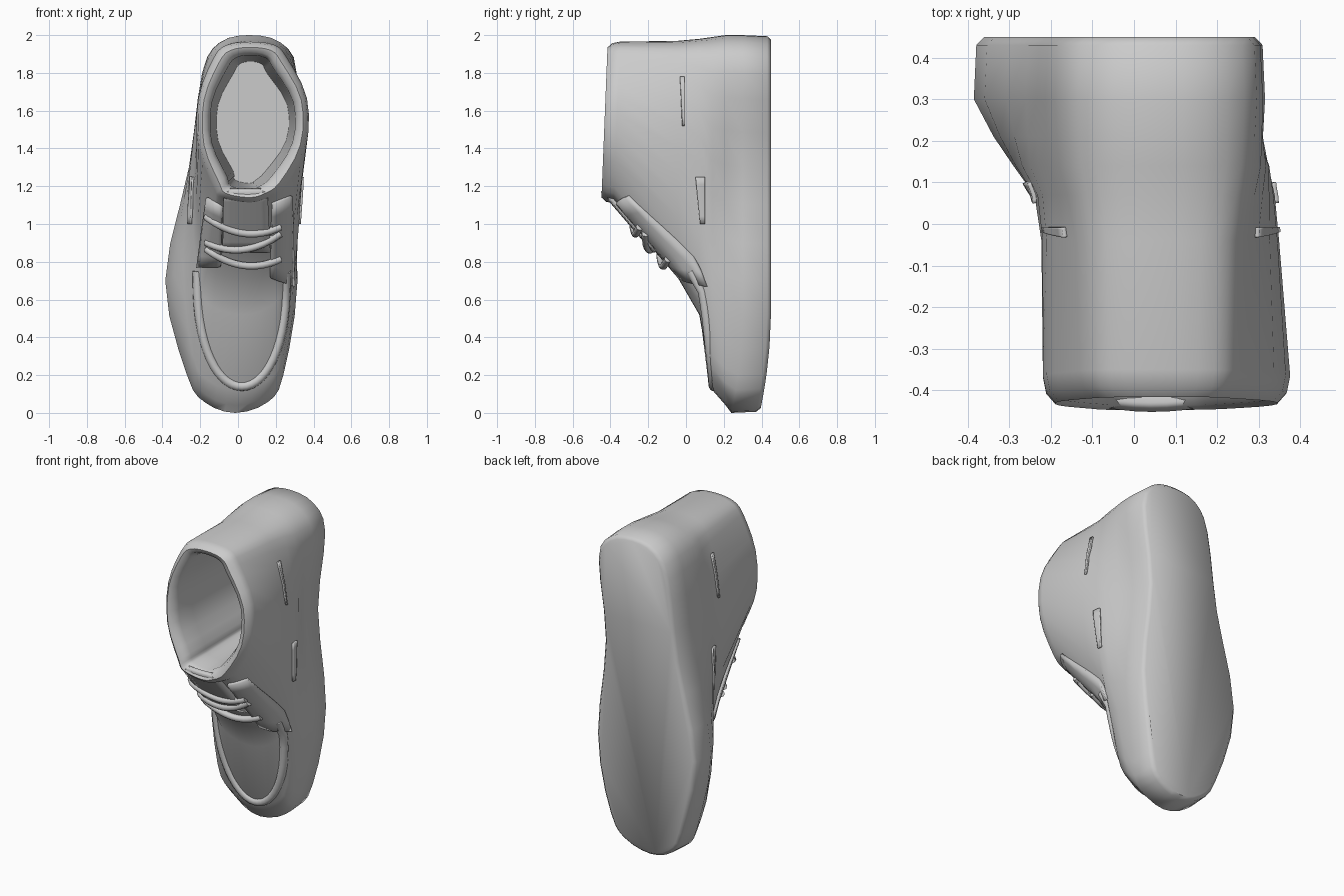
import bpy, bmesh, math
from mathutils import Vector
from mathutils.bvhtree import BVHTree

if "Cube" in bpy.data.objects:
    bpy.data.objects.remove(bpy.data.objects["Cube"])

T = (0.1, 0.35, 0.65, 0.9)      # stations along the shoe length


def catmull(pts, n):
    """Smooth closed curve through pts."""
    out, m = [], len(pts)
    for i in range(m):
        a, b, c, d = (pts[(i + k) % m] for k in (-1, 0, 1, 2))
        for t in (s / n for s in range(n)):
            out.append(0.5 * (2 * b + (c - a) * t + (2 * a - 5 * b + 4 * c - d) * t * t
                              + (3 * b - a - 3 * c + d) * t ** 3))
    return out


def half(xs, z0, z1):
    """One side of an outline from blunt toe to blunt heel."""
    h = z1 - z0
    return ([(xs[0] * 0.65, z0 + 0.028 * h)] + [(x, z0 + t * h) for x, t in zip(xs, T)]
            + [(xs[3] * 0.65 + 0.025, z1 - 0.02 * h)])


def layer(y, z0, z1, left, right, inset=0.0):
    """Closed foot outline in the xz plane at depth y."""
    z0, z1 = z0 + inset, z1 - inset
    left, right = [x + inset for x in left], [x - inset for x in right]
    pts = [((left[0] + right[0]) / 2, z0)] + half(right, z0, z1)
    pts += [((left[3] + right[3]) / 2, z1)] + half(left, z0, z1)[::-1]
    ring = catmull([Vector((x, y, z)) for x, z in pts], 3)
    for p in ring:
        if y > 0.25:                                   # toe spring of the sole
            p.y -= 0.06 * max(0, 1 - p.z / 0.55) ** 2
        elif y < -0.3:                                 # collar tilt
            p.y -= 0.04 * max(0, 1.95 - p.z)
    return ring


def finish(bm, name, angle=40):
    bmesh.ops.recalc_face_normals(bm, faces=bm.faces)
    me = bpy.data.meshes.new(name)
    bm.to_mesh(me)
    ob = bpy.data.objects.new(name, me)
    bpy.context.collection.objects.link(ob)
    bpy.ops.object.select_all(action='DESELECT')
    ob.select_set(True)
    bpy.context.view_layer.objects.active = ob
    bpy.ops.object.shade_smooth_by_angle(angle=math.radians(angle))
    return ob


# Shoe body: sole, upper, rolled collar and lining in one loft
sole = (0.0, 2.0, (-.27, -.385, -.26, -.19), (.24, .315, .26, .31))
welt = (0.12, 1.99, (-.24, -.29, -.25, -.18), (.24, .305, .325, .305))
vamp = (0.52, 1.98, (-.20, -.24, -.22, -.16), (.25, .325, .335, .29))
waist = (0.71, 1.97, (-.18, -.22, -.21, -.14), (.26, .33, .345, .27))
collar = (1.11, 1.965, (-.13, -.21, -.21, -.13), (.25, .36, .365, .26))
mean = lambda a, b: [(x + y) / 2 for x, y in zip(a, b)]
bumper = (0.04, 2.0, mean(sole[2], welt[2]), mean(sole[3], welt[3]))
layers = [(0.45, *sole, .025), (0.43, *sole, .006), (0.30, *sole), (0.21, *bumper), (0.14, *welt),
          (0.07, *vamp), (-.04, *waist), (-.35, *collar)]
layers += [(y, *collar, i) for y, i in
           ((-.39, .008), (-.415, .03), (-.405, .055), (-.36, .072), (-.25, .075), (.37, .105))]
bm = bmesh.new()
rings = [[bm.verts.new(p) for p in layer(*l)] for l in layers]
for a, b in zip(rings, rings[1:]):
    for i in range(len(a)):
        j = (i + 1) % len(a)
        bm.faces.new((a[i], a[j], b[j], b[i]))
bm.faces.new(rings[0])
bm.faces.new(rings[-1])
body = finish(bm, "shoe_body", 50)
bm = bmesh.new()
bm.from_mesh(body.data)
tree = BVHTree.FromBMesh(bm)
bm.free()


def front(x, z, lift):
    """Point on the body seen from the front."""
    hit = tree.ray_cast(Vector((x, -2, z)), Vector((0, 1, 0)))[0]
    return Vector((x, (hit.y if hit else 0.2) - lift, z))


def side(y, z, s, lift):
    """Point on the body seen from side s."""
    hit = tree.ray_cast(Vector((2 * s, y, z)), Vector((-s, 0, 0)))[0]
    return Vector(((hit.x if hit else 0.2 * s) + s * lift, y, z))


def tube(name, pts, radius):
    cu = bpy.data.curves.new(name, 'CURVE')
    cu.dimensions = '3D'
    cu.bevel_depth, cu.bevel_resolution, cu.use_fill_caps = radius, 2, True
    sp = cu.splines.new('POLY')
    sp.points.add(len(pts) - 1)
    for q, p in zip(sp.points, pts):
        q.co = (*p, 1)
    ob = bpy.data.objects.new(name, cu)
    bpy.context.collection.objects.link(ob)


def patch(name, corners, place, thick, n=6):
    """Four-cornered panel draped on the body."""
    a, b, c, d = (Vector(p) for p in corners)
    bm = bmesh.new()
    grid = [[bm.verts.new(place(*a.lerp(b, i / n).lerp(d.lerp(c, i / n), j / n)))
             for j in range(n + 1)] for i in range(n + 1)]
    for i in range(n):
        for j in range(n):
            bm.faces.new((grid[i][j], grid[i + 1][j], grid[i + 1][j + 1], grid[i][j + 1]))
    so = finish(bm, name).modifiers.new("thickness", 'SOLIDIFY')
    so.thickness, so.offset = thick, 0


# Raised U-shaped seam around the toe apron
angles = [math.pi * i / 28 for i in range(29)]
tube("apron_seam", [front(.02 - .235 * math.cos(a), .75 - .61 * abs(math.sin(a)) ** .8, -.01)
                    for a in angles], 0.026)

# Lacing flaps either side of the throat
for name, corners in (("left_flap", [(-.21, .77), (-.09, .78), (-.08, 1.09), (-.16, 1.14)]),
                      ("right_flap", [(.17, .72), (.29, .67), (.28, 1.15), (.18, 1.11)])):
    patch(name, corners, lambda x, z: front(x, z, .006), .026)

# Tongue, a slightly bowed slab over the throat
patch("tongue", [(-.08, .86), (.17, .86), (.155, 1.18), (-.075, 1.18)],
      lambda x, z: Vector((x, -.165 - .86 * (z - .86) + .8 * (x - .045) ** 2, z)), .03)

# Sagging laces
for k in range(3):
    steps = [i / 8 - 1 for i in range(17)]
    tube(f"lace_{k + 1}", [front(.03 + .195 * t, .78 + .085 * k + .06 * t * t - .025 * t * (-1) ** k, .025)
                           for t in steps], 0.02)

# Side tabs and stitched strips on both flanks
for s, word in ((1, "right"), (-1, "left")):
    for part, y, z0, z1, w in (("tab", .075, 1.0, 1.25, .025), ("strip", -.02, 1.52, 1.78, .012)):
        patch(f"{word}_side_{part}", [(y - w, z1), (y + w, z1), (y + w, z0), (y, z0)],
              lambda a, b, s=s: side(a, b, s, .004), .012)
